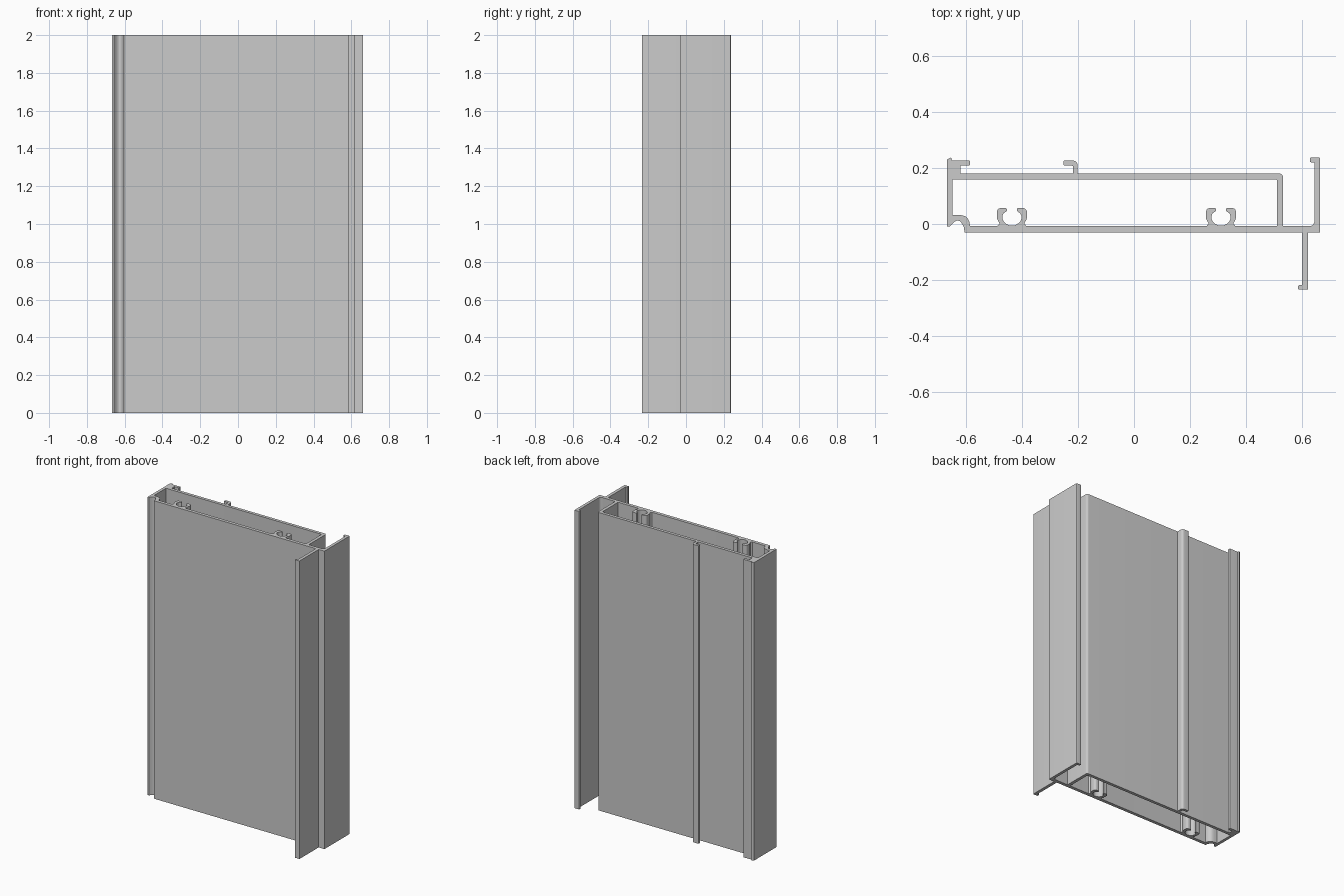
import bpy
import bmesh
from mathutils import Vector

HEIGHT = 2.0

cube = bpy.data.objects.get("Cube")
if cube:
    bpy.data.objects.remove(cube)

metal = bpy.data.materials.new("aluminium grey")
metal.use_nodes = True
grey = (0.6, 0.6, 0.6, 1)
metal.diffuse_color = grey
metal.node_tree.nodes["Principled BSDF"].inputs["Base Color"].default_value = grey


def rounded(points, steps=5):
    """Replace each corner given as (x, y, radius) by a short curve."""
    result = []
    for i, point in enumerate(points):
        corner = Vector(point[:2])
        if len(point) == 2:
            result.append(corner)
            continue
        before = Vector(points[i - 1][:2]) - corner
        after = Vector(points[(i + 1) % len(points)][:2]) - corner
        start = corner + before.normalized() * point[2]
        end = corner + after.normalized() * point[2]
        for k in range(steps + 1):
            t = k / steps
            result.append(start * (1 - t) ** 2 + corner * 2 * t * (1 - t) + end * t * t)
    return result


def extrude(name, points):
    """Extrude a closed cross-section over the full height."""
    bm = bmesh.new()
    base = bm.faces.new([bm.verts.new((p.x, p.y, 0)) for p in rounded(points)])
    top = bmesh.ops.extrude_face_region(bm, geom=[base], use_keep_orig=True)["geom"]
    verts = [v for v in top if isinstance(v, bmesh.types.BMVert)]
    bmesh.ops.translate(bm, verts=verts, vec=(0, 0, HEIGHT))
    bmesh.ops.recalc_face_normals(bm, faces=bm.faces)
    mesh = bpy.data.meshes.new(name)
    bm.to_mesh(mesh)
    bm.free()
    mesh.materials.append(metal)
    obj = bpy.data.objects.new(name, mesh)
    bpy.context.collection.objects.link(obj)
    bpy.ops.object.select_all(action="DESELECT")
    bpy.context.view_layer.objects.active = obj
    obj.select_set(True)
    bpy.ops.object.shade_smooth_by_angle()
    return obj


# Front plate turning into the hooked side flange
extrude("front_plate_and_flange", [
    (-0.604, -0.03), (0.663, -0.03), (0.663, 0.237, 0.006), (0.627, 0.237, 0.004),
    (0.627, 0.22, 0.004), (0.643, 0.22), (0.643, -0.008, 0.02), (-0.604, -0.008)])

# Back plate with its rounded return web
extrude("back_plate_and_web", [
    (-0.646, 0.159), (0.51, 0.159, 0.008), (0.51, -0.008), (0.531, -0.008),
    (0.531, 0.18, 0.015), (-0.646, 0.18)])

# Side wall with lip and thickened shoulder
extrude("side_wall", [
    (-0.666, -0.009), (-0.656, -0.009), (-0.646, 0.002), (-0.646, 0.159),
    (-0.646, 0.18), (-0.618, 0.18), (-0.618, 0.208), (-0.585, 0.208, 0.004),
    (-0.585, 0.227, 0.004), (-0.648, 0.227), (-0.652, 0.237), (-0.666, 0.23)])

# Curved bead joining the side wall to the front plate
extrude("corner_bead", [
    (-0.646, 0.032), (-0.588, 0.032, 0.035), (-0.584, -0.008), (-0.604, -0.008),
    (-0.604, -0.03), (-0.606, -0.012), (-0.62, 0.014, 0.014), (-0.636, 0.012, 0.01),
    (-0.646, 0.002)])

# Small hook on the back
extrude("back_hook", [
    (-0.217, 0.18), (-0.201, 0.18), (-0.201, 0.226, 0.018), (-0.251, 0.226, 0.004),
    (-0.251, 0.208, 0.004), (-0.217, 0.208, 0.006)])

# Front fin with its foot
extrude("front_fin", [
    (0.62, -0.03), (0.599, -0.03), (0.599, -0.218), (0.585, -0.218, 0.004),
    (0.585, -0.234, 0.004), (0.62, -0.234, 0.004)])

# Pair of C-shaped screw channels, each a mirrored half section
half = [(0.052, -0.008), (0.044, 0.002), (0.054, 0.02, 0.008), (0.053, 0.057, 0.016),
        (0.018, 0.057, 0.006), (0.018, 0.046, 0.003), (0.03, 0.038), (0.036, 0.024, 0.008),
        (0.028, 0.005, 0.008), (0.008, -0.006)]
for name, centre in (("right_screw_channel", -0.435), ("left_screw_channel", 0.31)):
    left = [(centre + p[0], *p[1:]) for p in half]
    right = [(centre - p[0], *p[1:]) for p in reversed(half)]
    extrude(name, left + right)
